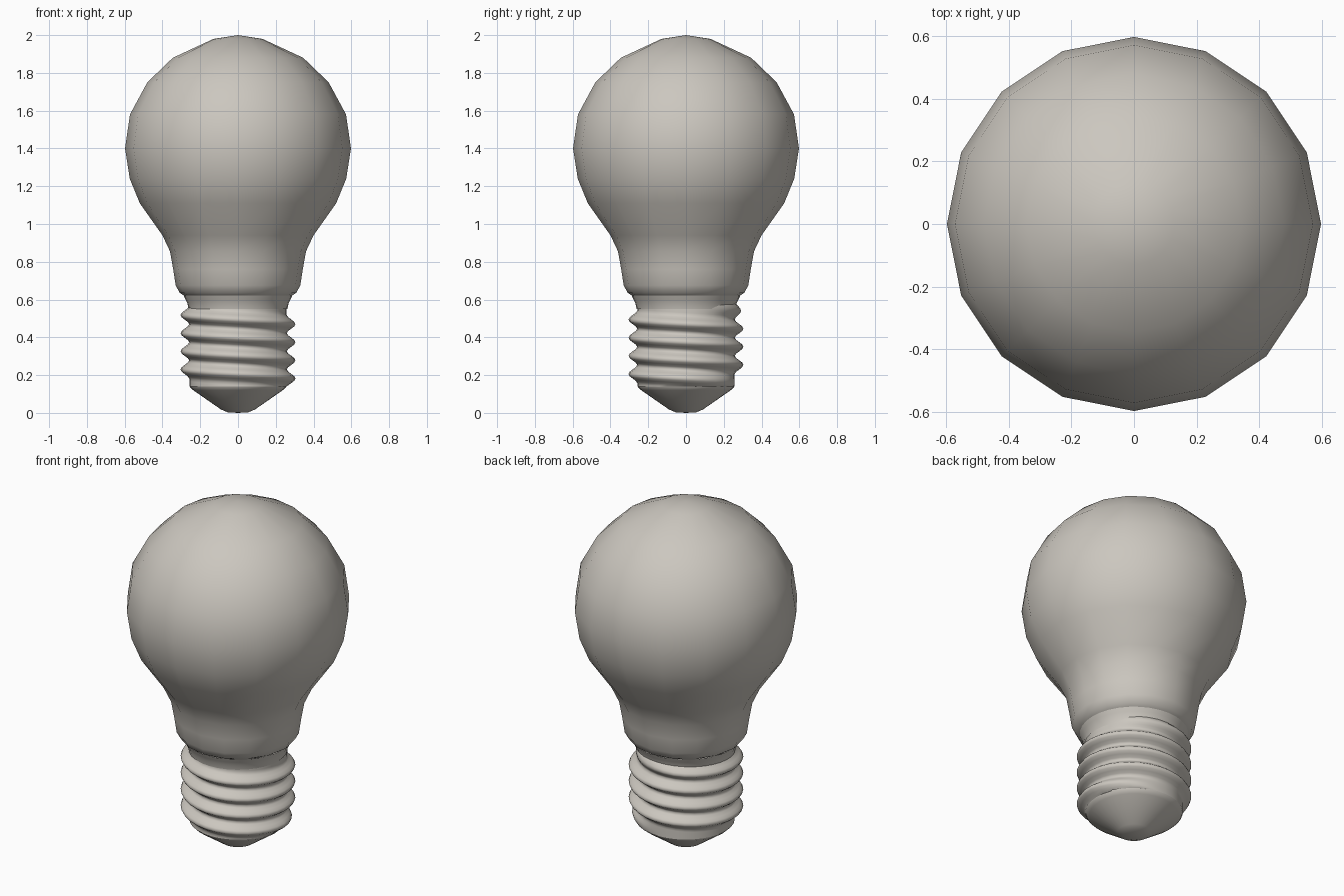
import bpy, math

if "Cube" in bpy.data.objects:
    bpy.data.objects.remove(bpy.data.objects["Cube"])

mat = bpy.data.materials.new("warm_grey")
mat.diffuse_color = (0.60, 0.57, 0.52, 1)
mat.use_nodes = True
mat.node_tree.nodes["Principled BSDF"].inputs["Base Color"].default_value = mat.diffuse_color


def make(name, verts, faces):
    mesh = bpy.data.meshes.new(name)
    mesh.from_pydata(verts, [], faces)
    mesh.validate()
    mesh.materials.append(mat)
    mesh.polygons.foreach_set("use_smooth", [True] * len(mesh.polygons))
    mesh.update()
    obj = bpy.data.objects.new(name, mesh)
    bpy.context.collection.objects.link(obj)
    return obj


def lathe(name, profile, sides):
    """Revolve (radius, z) points, listed bottom to top; radius 0 makes a pole."""
    verts, rings, faces = [], [], []
    for r, z in profile:
        n = 1 if r == 0 else sides
        rings.append([len(verts) + i for i in range(n)])
        for i in range(n):
            a = 2 * math.pi * i / sides
            verts.append((r * math.cos(a), r * math.sin(a), z))
    for lo, hi in zip(rings, rings[1:]):
        for i in range(sides):
            j = (i + 1) % sides
            if len(lo) == 1:
                faces.append((lo[0], hi[j], hi[i]))
            elif len(hi) == 1:
                faces.append((lo[i], lo[j], hi[0]))
            else:
                faces.append((lo[i], lo[j], hi[j], hi[i]))
    return make(name, verts, faces)


# Glass bulb: 16 sides, smooth shaded
lathe("glass_bulb", [(0.285, 0.62), (0.308, 0.635), (0.33, 0.675), (0.343, 0.76),
                     (0.36, 0.855), (0.40, 0.94), (0.52, 1.11), (0.573, 1.24),
                     (0.598, 1.40), (0.572, 1.58), (0.48, 1.75), (0.345, 1.88),
                     (0.13, 1.98), (0, 2.0)], 16)

# Collar between the glass and the thread
lathe("collar", [(0.262, 0.55), (0.268, 0.58), (0.278, 0.60), (0.288, 0.622)], 32)

# Bottom contact
lathe("contact_tip", [(0, 0), (0.055, 0.003), (0.09, 0.018), (0.165, 0.07),
                      (0.237, 0.12), (0.253, 0.135), (0.258, 0.15)], 32)

# Screw thread: sheared grid following a helix, ridge fading out at both ends
SIDES, STEPS, PITCH, CORE, RIDGE = 32, 8, 0.096, 0.258, 0.046
Z_REF, Z_LOW, Z_HIGH = 0.47, 0.14, 0.58


def ramp(x, a, b):
    return max(0.0, min(1.0, (x - a) / (b - a)))


verts, faces = [], []
rows = range(-4 * STEPS, 4 * STEPS)
for k in rows:
    turn = math.floor(k / STEPS + 0.5)
    bump = (0.5 + 0.5 * math.cos(2 * math.pi * k / STEPS)) ** 0.9
    for i in range(SIDES + 1):
        a = 2 * math.pi * i / SIDES
        drop = PITCH * i / SIDES
        centre = Z_REF + PITCH * turn - drop
        fade = ramp(centre, 0.16, 0.182) * ramp(centre, 0.56, 0.535)
        z = Z_REF + PITCH * k / STEPS - drop
        r = CORE + RIDGE * bump * fade
        verts.append((r * math.cos(a), r * math.sin(a), max(Z_LOW, min(Z_HIGH, z))))
W = SIDES + 1
for k in range(len(rows) - 1):
    for i in range(SIDES):
        f = (k * W + i, k * W + i + 1, (k + 1) * W + i + 1, (k + 1) * W + i)
        zs = [verts[v][2] for v in f]
        if max(zs) - min(zs) > 1e-6:
            faces.append(f)
thread = make("screw_thread", verts, faces)

# Join the helix seam and drop the collapsed rows
import bmesh
bm = bmesh.new()
bm.from_mesh(thread.data)
bmesh.ops.remove_doubles(bm, verts=bm.verts, dist=0.0005)
loose = [v for v in bm.verts if not v.link_faces]
bmesh.ops.delete(bm, geom=loose, context='VERTS')
bm.to_mesh(thread.data)
bm.free()
